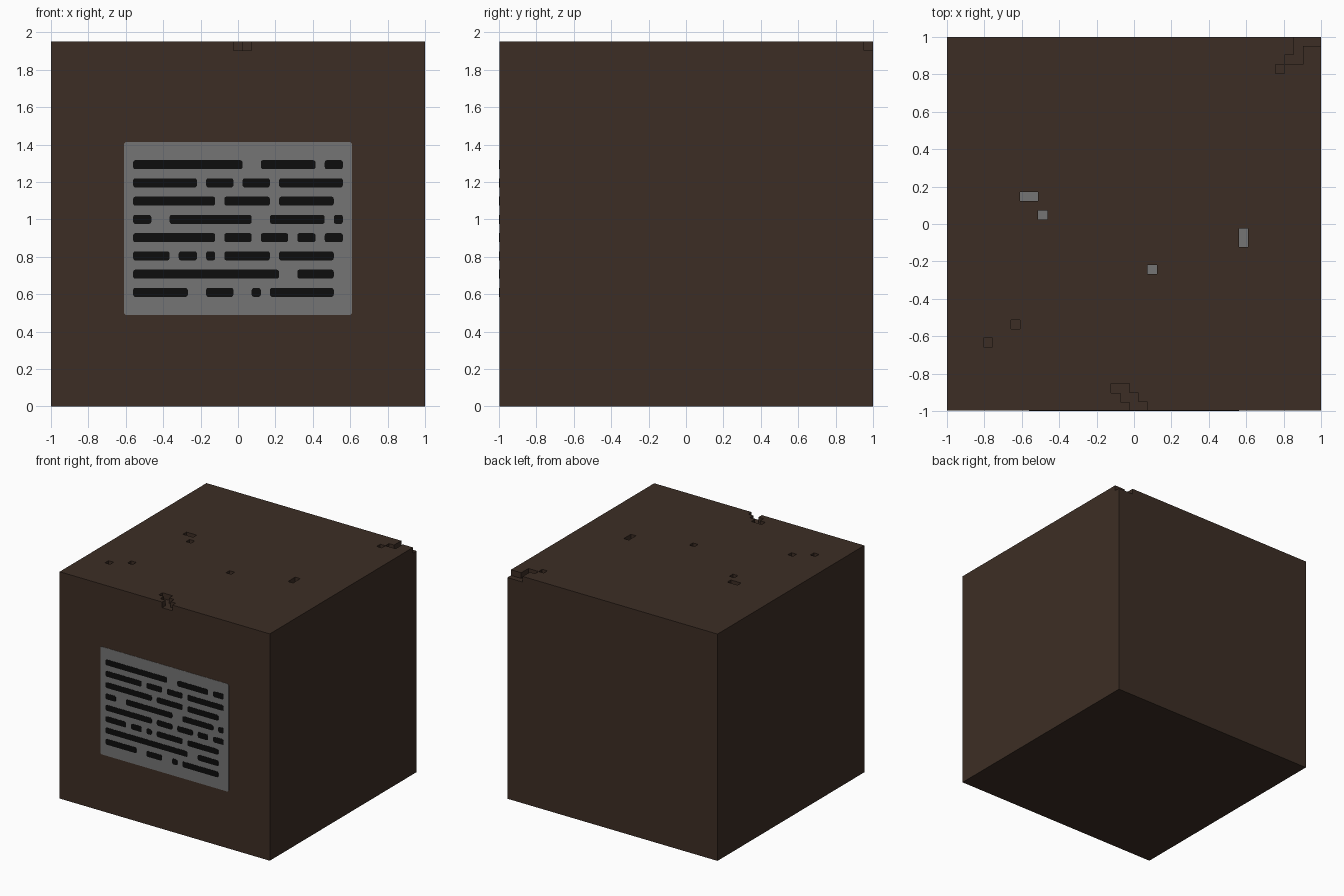
import bpy, bmesh, math

if "Cube" in bpy.data.objects:
    bpy.data.objects.remove(bpy.data.objects["Cube"])

N, H = 41, 40                 # block size in small cubes
U = 2.0 / N
FRONT = -0.996                # body front, leaving room for the thin panel


def material(name, rgb):
    m = bpy.data.materials.new(name)
    m.diffuse_color = (*rgb, 1)
    m.use_nodes = True
    m.node_tree.nodes["Principled BSDF"].inputs["Base Color"].default_value = m.diffuse_color
    return m


brown = material("dark brown", (0.046, 0.027, 0.018))
grey = material("grey", (0.178, 0.178, 0.178))
black = material("black", (0.004, 0.004, 0.004))


def finish(bm, name, mats):
    me = bpy.data.meshes.new(name)
    bm.to_mesh(me)
    bm.free()
    for m in mats:
        me.materials.append(m)
    ob = bpy.data.objects.new(name, me)
    bpy.context.collection.objects.link(ob)
    return ob


# Missing cubes in the top layer, as (column, row)
brown_pits = {(20, 0), (21, 0), (19, 1), (20, 1), (18, 2), (19, 2),
              (7, 9), (4, 7),
              (38, 40), (39, 40), (40, 40), (38, 39), (37, 38), (38, 38), (36, 37)}
grey_pits = {(8, 23), (9, 23), (10, 21), (22, 15), (32, 18), (32, 19)}
pits = brown_pits | grey_pits

# Block: plain lower box with a pitted top layer
bm = bmesh.new()


def quad(pts, mat=0):
    vs = [bm.verts.new((-1 + i * U, max(-1 + j * U, FRONT), k * U)) for i, j, k in pts]
    bm.faces.new(vs).material_index = mat


def solid(c):
    return 0 <= c[0] < N and 0 <= c[1] < N and c not in pits


for i in range(N):
    for j in range(N):
        k = H if solid((i, j)) else H - 1
        ring = [(i, j), (i + 1, j), (i + 1, j + 1), (i, j + 1)]
        quad([(*p, k) for p in ring], int((i, j) in grey_pits))
        if k < H:
            continue
        # walls wherever the neighbouring cube is missing
        for s, (dx, dy) in enumerate([(0, -1), (1, 0), (0, 1), (-1, 0)]):
            if not solid((i + dx, j + dy)):
                a, b = ring[s], ring[(s + 1) % 4]
                quad([(*a, H - 1), (*b, H - 1), (*b, H), (*a, H)])

corners = [(0, 0), (N, 0), (N, N), (0, N)]
for s in range(4):
    a, b = corners[s], corners[(s + 1) % 4]
    quad([(*a, 0), (*b, 0), (*b, H - 1), (*a, H - 1)])
quad([(*c, 0) for c in reversed(corners)])
bmesh.ops.remove_doubles(bm, verts=bm.verts, dist=1e-4)
finish(bm, "block", [brown, grey])


# Rounded thin plate on the front, given in cube units
def plate(bm, x0, x1, z0, z1, y_back, y_front, r):
    pts = []
    for cx, cz, start in ((x1 * U - r, z1 * U - r, 0), (x0 * U + r, z1 * U - r, 90),
                          (x0 * U + r, z0 * U + r, 180), (x1 * U - r, z0 * U + r, 270)):
        for step in range(4):
            t = math.radians(start + step * 30)
            pts.append((-1 + cx + r * math.cos(t), cz + r * math.sin(t)))
    back = [bm.verts.new((x, y_back, z)) for x, z in pts]
    front = [bm.verts.new((x, y_front, z)) for x, z in pts]
    bm.faces.new(front)
    bm.faces.new(back[::-1])
    n = len(pts)
    for a in range(n):
        b = (a + 1) % n
        bm.faces.new((front[a], back[a], back[b], front[b]))


# Grey panel
bm = bmesh.new()
plate(bm, 8, 33, 10, 29, FRONT, -0.998, 0.015)
bmesh.ops.recalc_face_normals(bm, faces=bm.faces)
finish(bm, "front_panel", [grey])

# Black bars on the panel, row by row from the top (start, end columns)
rows = [
    [(9, 21), (23, 29), (30, 32)],
    [(9, 16), (17, 20), (21, 24), (25, 32)],
    [(9, 18), (19, 24), (25, 31)],
    [(9, 11), (13, 22), (24, 30), (31, 32)],
    [(9, 18), (19, 22), (23, 26), (27, 29), (30, 32)],
    [(9, 13), (14, 16), (17, 18), (19, 24), (25, 31)],
    [(9, 25), (27, 31)],
    [(9, 15), (17, 20), (22, 23), (24, 31)],
]
bm = bmesh.new()
for n, row in enumerate(rows):
    z = 26 - 2 * n
    for x0, x1 in row:
        plate(bm, x0, x1, z, z + 1, -0.998, -1.0, 0.013)
bmesh.ops.recalc_face_normals(bm, faces=bm.faces)
finish(bm, "panel_bars", [black])
